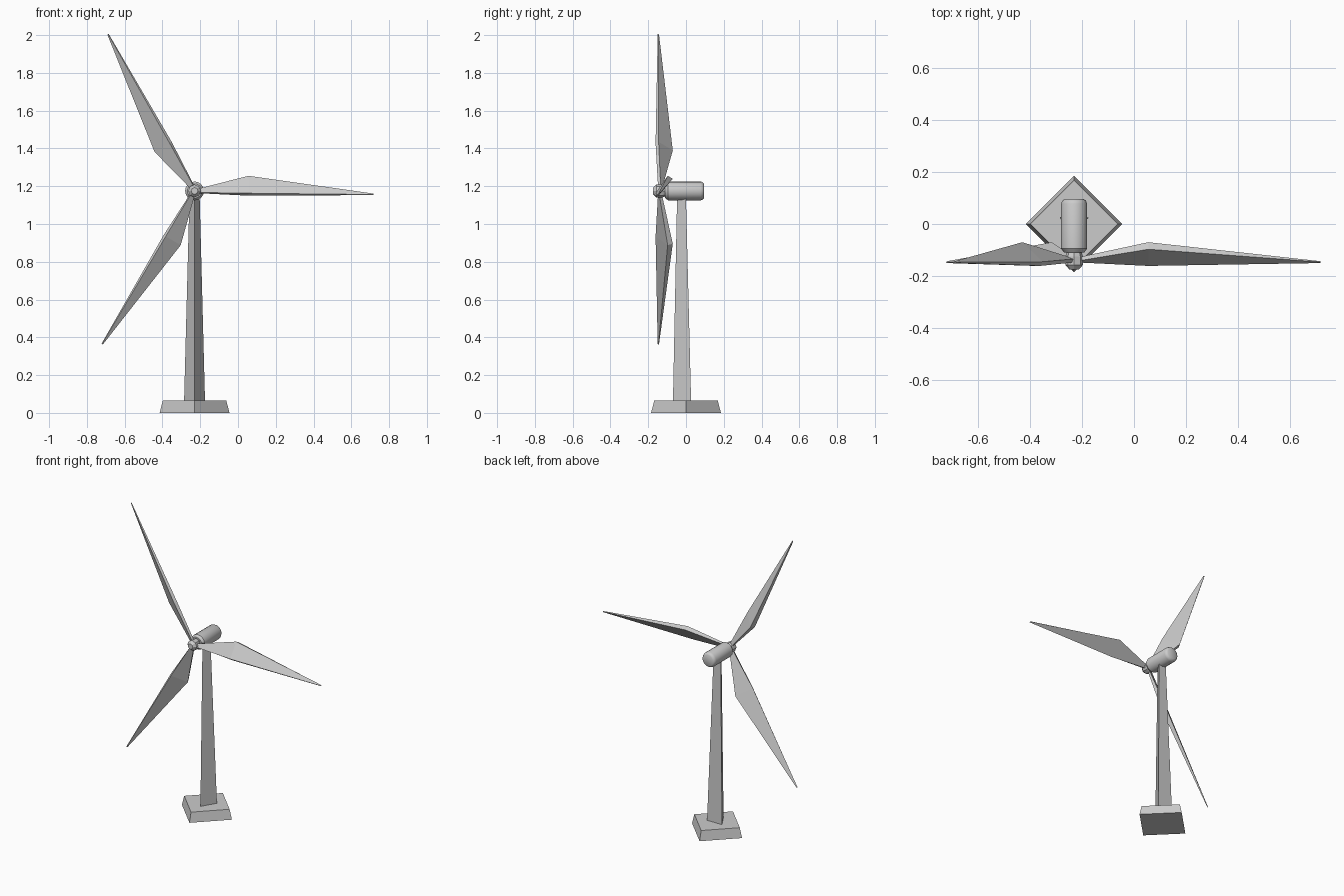
import bpy, bmesh, math
from mathutils import Vector

if "Cube" in bpy.data.objects:
    bpy.data.objects.remove(bpy.data.objects["Cube"])

CX, HUB_Z = -0.23, 1.175


def loft(name, rings, smooth=False):
    """Skin a list of equal-length point rings and cap both ends."""
    bm = bmesh.new()
    loops = [[bm.verts.new(p) for p in ring] for ring in rings]
    n = len(loops[0])
    for a, b in zip(loops, loops[1:]):
        for i in range(n):
            j = (i + 1) % n
            bm.faces.new((a[i], a[j], b[j], b[i]))
    bm.faces.new(loops[0])
    bm.faces.new(loops[-1])
    bmesh.ops.recalc_face_normals(bm, faces=bm.faces)
    mesh = bpy.data.meshes.new(name)
    bm.to_mesh(mesh)
    bm.free()
    ob = bpy.data.objects.new(name, mesh)
    bpy.context.collection.objects.link(ob)
    if smooth:
        bpy.ops.object.select_all(action='DESELECT')
        ob.select_set(True)
        bpy.context.view_layer.objects.active = ob
        bpy.ops.object.shade_smooth_by_angle(angle=math.radians(35))
    return ob


def flat_ring(r, y, z, n):
    """Horizontal polygon with one corner pointing to the front."""
    return [(CX + r * math.sin(2 * math.pi * i / n),
             y - r * math.cos(2 * math.pi * i / n), z) for i in range(n)]


def axle_ring(r, y, n):
    """Polygon around the rotor axle."""
    return [(CX + r * math.cos(2 * math.pi * i / n), y,
             HUB_Z + r * math.sin(2 * math.pi * i / n)) for i in range(n)]


# Diamond footing and three-sided tapering tower
loft("base", [flat_ring(0.185, 0, 0, 4), flat_ring(0.168, 0, 0.065, 4)])
loft("tower", [flat_ring(0.064, -0.005, 0.06, 3), flat_ring(0.031, -0.016, 1.15, 3)])

# Nacelle and hub nose, turned around the rotor axle
loft("nacelle", [axle_ring(r, y, 16) for r, y in
                 [(0.038, -0.11), (0.05, -0.095), (0.05, 0.078), (0.045, 0.09), (0.036, 0.096)]], True)
loft("hub", [axle_ring(r, y, 8) for r, y in
             [(0.018, -0.175), (0.034, -0.157), (0.034, -0.125), (0.026, -0.10)]])

# Three twisted blades: (distance out, four section corners as chord offset and y)
sections = [
    (0.02, [(0.012, -0.141), (0.009, -0.127), (-0.012, -0.134), (-0.008, -0.148)]),
    (0.285, [(0.08, -0.097), (0.065, -0.07), (-0.025, -0.145), (-0.012, -0.161)]),
    (0.947, [(-0.014, -0.146), (-0.017, -0.143), (-0.022, -0.147), (-0.019, -0.150)]),
]
for k in range(3):
    a = math.radians(120 * k)
    out = Vector((math.cos(a), 0, math.sin(a)))
    chord = Vector((-math.sin(a), 0, math.cos(a)))
    rings = [[Vector((CX, y, HUB_Z)) + out * u + chord * v for v, y in corners]
             for u, corners in sections]
    loft(f"blade_{k + 1}", rings)
